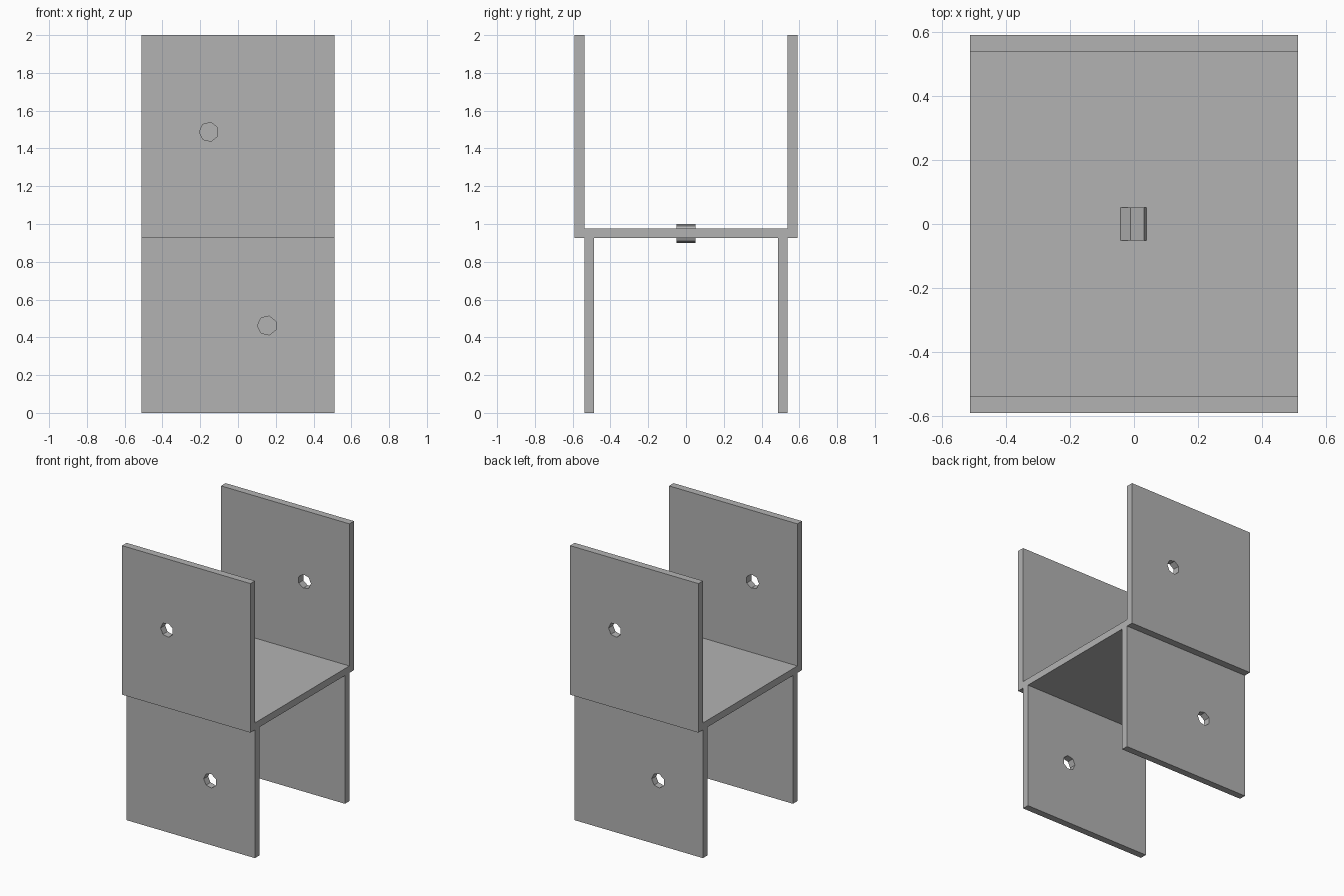
import bpy
import bmesh
from math import pi
from mathutils import Matrix, Vector

if "Cube" in bpy.data.objects:
    bpy.data.objects.remove(bpy.data.objects["Cube"], do_unlink=True)

HALF_W = 0.512       # half width along x
OUTER = 0.59         # outer face of the upper walls
STEP = 0.538         # inner face of the upper walls, outer face of the legs
INNER = 0.488        # inner face of the legs
DECK_LOW, DECK_TOP, TOP = 0.925, 0.975, 2.0
HOLE_R, HOLE_X = 0.0512, 0.154

grey = bpy.data.materials.new("plain grey")
grey.use_nodes = True
colour = (0.45, 0.45, 0.45, 1)
grey.diffuse_color = colour
grey.node_tree.nodes["Principled BSDF"].inputs["Base Color"].default_value = colour


def finish(name, bm):
    bmesh.ops.recalc_face_normals(bm, faces=bm.faces)
    mesh = bpy.data.meshes.new(name)
    bm.to_mesh(mesh)
    bm.free()
    mesh.materials.append(grey)
    obj = bpy.data.objects.new(name, mesh)
    bpy.context.collection.objects.link(obj)
    return obj


def extrude_x(name, profile):
    """Extrude a (y, z) outline across the full width."""
    bm = bmesh.new()
    face = bm.faces.new([bm.verts.new((-HALF_W, y, z)) for y, z in profile])
    side = bmesh.ops.extrude_face_region(bm, geom=[face])["geom"]
    moved = [v for v in side if isinstance(v, bmesh.types.BMVert)]
    bmesh.ops.translate(bm, verts=moved, vec=(2 * HALF_W, 0, 0))
    return finish(name, bm)


def peg(name, centre, turn=0.0):
    """Seven-sided cylinder lying along y, with a corner towards +x."""
    bm = bmesh.new()
    bmesh.ops.create_cone(bm, cap_ends=True, segments=7, radius1=HOLE_R,
                          radius2=HOLE_R, depth=2 * HOLE_R)
    corner = max(bm.verts, key=lambda v: v.co.x).co
    spin = Vector((1, 0)).angle_signed(Vector((corner.x, corner.y)))
    bmesh.ops.transform(bm, verts=bm.verts, matrix=(
        Matrix.Translation(centre) @ Matrix.Rotation(turn, 4, "Z")
        @ Matrix.Rotation(pi / 2, 4, "X") @ Matrix.Rotation(spin, 4, "Z")))
    return finish(name, bm)


def drill(obj, centre, turn):
    cutter = peg("hole_cutter", centre, turn)
    cutter.hide_render = True
    cut = obj.modifiers.new("hole", "BOOLEAN")
    cut.object, cut.operation, cut.solver = cutter, "DIFFERENCE", "EXACT"
    bpy.context.view_layer.objects.active = obj
    bpy.ops.object.modifier_apply(modifier=cut.name)
    bpy.data.objects.remove(cutter, do_unlink=True)


# Upper U-shaped channel: deck with a wall at the front and the back
half = [(OUTER, DECK_LOW), (OUTER, TOP), (STEP, TOP), (STEP, DECK_TOP)]
channel = extrude_x("upper_channel", half + [(-y, z) for y, z in reversed(half)])

# Legs under the deck, set in by one wall thickness
legs = {}
for side, name in ((-1, "front_leg"), (1, "back_leg")):
    legs[side] = extrude_x(name, [(side * STEP, 0), (side * STEP, DECK_LOW),
                                  (side * INNER, DECK_LOW), (side * INNER, 0)])

# Bolt holes, the back ones turned half way round from the front ones
for side in (-1, 1):
    turn = pi if side < 0 else 0.0
    drill(channel, (side * HOLE_X, side * (OUTER + STEP) / 2, (DECK_TOP + TOP) / 2), turn)
    drill(legs[side], (-side * HOLE_X, side * (STEP + INNER) / 2, DECK_LOW / 2), turn)

# Short peg through the middle of the deck
peg("centre_peg", (0, 0, (DECK_LOW + DECK_TOP) / 2))
